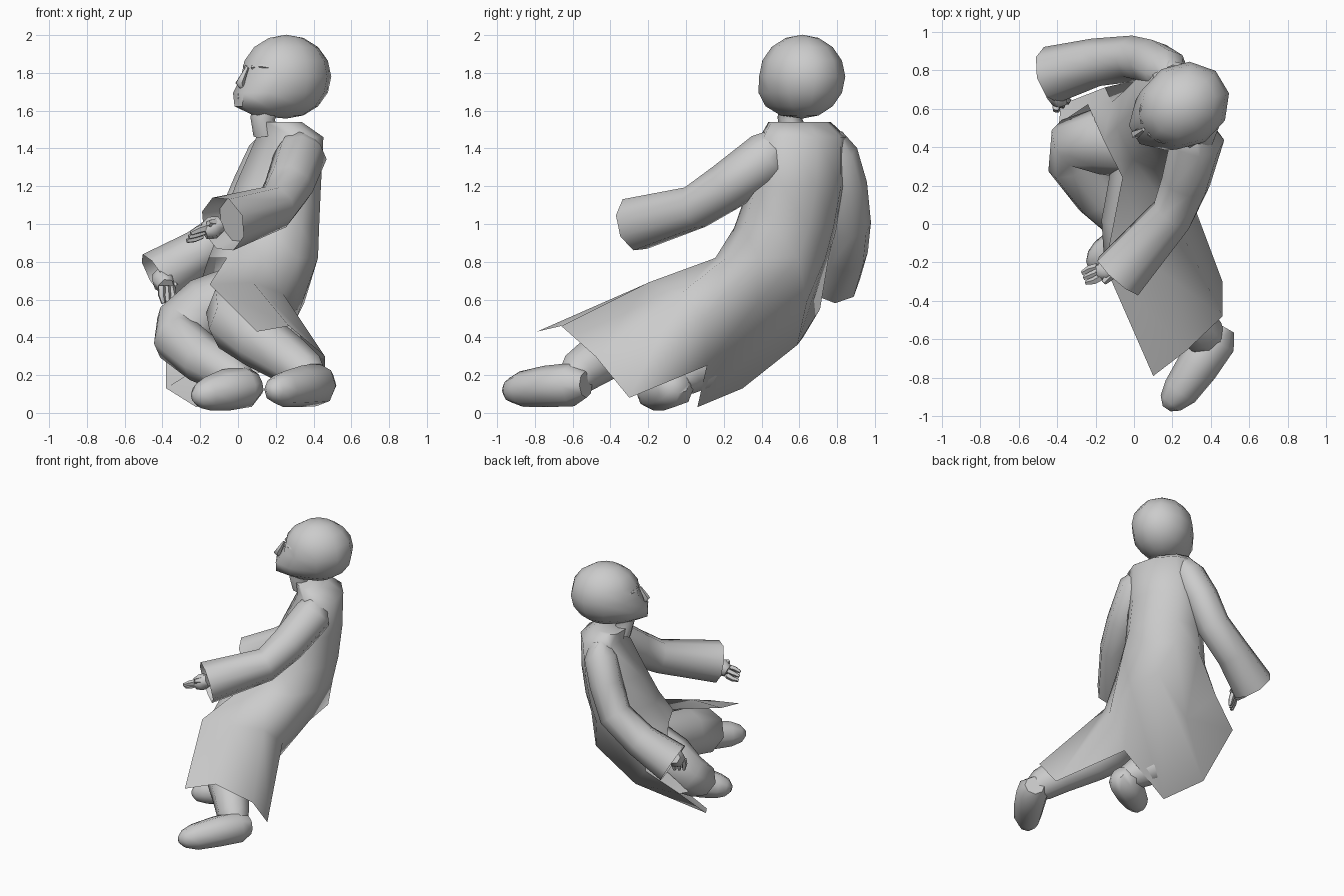
import bpy, bmesh, math
from mathutils import Vector, Matrix

cube = bpy.data.objects.get("Cube")
if cube:
    bpy.data.objects.remove(cube, do_unlink=True)

# One plain clay colour
clay = bpy.data.materials.new("clay_grey")
clay.use_nodes = True
clay.diffuse_color = (0.6, 0.6, 0.6, 1)
clay.node_tree.nodes["Principled BSDF"].inputs["Base Color"].default_value = clay.diffuse_color


def finish(name, bm, angle):
    bmesh.ops.recalc_face_normals(bm, faces=bm.faces[:])
    mesh = bpy.data.meshes.new(name)
    bm.to_mesh(mesh)
    bm.free()
    mesh.materials.append(clay)
    obj = bpy.data.objects.new(name, mesh)
    bpy.context.collection.objects.link(obj)
    bpy.ops.object.select_all(action='DESELECT')
    obj.select_set(True)
    bpy.context.view_layer.objects.active = obj
    bpy.ops.object.shade_smooth_by_angle(angle=math.radians(angle))


def bridge(bm, low, high, closed=True):
    n = len(low)
    for i in range(n if closed else n - 1):
        j = (i + 1) % n
        bm.faces.new((low[i], low[j], high[j], high[i]))


def limb(name, path, sides=8, hollow=False):
    """Tapered tube through (x, y, z, radius) stations, with an optional hollow end."""
    bm = bmesh.new()
    points = [Vector(p[:3]) for p in path]
    rings, side, last = [], None, len(path) - 1
    for i, p in enumerate(points):
        tangent = (points[min(i + 1, last)] - points[max(i - 1, 0)]).normalized()
        if side is None:
            side = tangent.orthogonal()
        side = (side - tangent * side.dot(tangent)).normalized()
        other = tangent.cross(side)
        ring = []
        for k in range(sides):
            a = math.tau * k / sides
            ring.append(bm.verts.new(p + path[i][3] * (side * math.cos(a) + other * math.sin(a))))
        rings.append(ring)
    for a, b in zip(rings, rings[1:]):
        bridge(bm, a, b)
    bm.faces.new(rings[0])
    if hollow:
        inner = [bm.verts.new(points[-1] + (v.co - points[-1]) * .85 - tangent * .12) for v in rings[-1]]
        bridge(bm, rings[-1], inner)
        bm.faces.new(inner)
    else:
        bm.faces.new(rings[-1])
    finish(name, bm, 60)


# Long coat: closed torso rings, then a skirt that opens at the front
COLUMNS = 9
TORSO = [  # z, centre x, centre y, half width, half depth
    (1.54, .21, .6, .18, .11),
    (1.46, .27, .62, .25, .16),
    (1.2, .21, .59, .27, .22),
    (.98, .17, .53, .28, .26),
    (.82, .135, .46, .31, .29),
]
HIP = [(-.15, -.22, .68), (.08, -.2, .69), (.24, -.03, .63), (.31, .1, .5), (.35, .38, .58),
       (.32, .64, .59), (.02, .59, .36), (-.15, .71, .55), (-.24, .62, .56)]
HEM = [(.1, -.79, .43), (.27, -.66, .46), (.46, -.48, .3), (.46, -.3, .08), (.18, .11, .25),
       (-.22, .06, .03), (-.38, .3, .13), (-.38, .62, .4), (-.39, .52, .38)]
turn = Matrix.Rotation(math.radians(207), 3, 'Z')
bm = bmesh.new()
rows = []
for z, cx, cy, width, depth in TORSO:
    row = []
    for i in range(COLUMNS):
        a = math.tau * (i + .5) / COLUMNS
        offset = turn @ Vector((depth * math.cos(a), width * math.sin(a), 0))
        row.append(bm.verts.new(Vector((cx, cy, z)) + offset))
    rows.append(row)
for outline in (HIP, HEM):
    rows.append([bm.verts.new(p) for p in outline])
bm.faces.new(rows[0])
for i, (a, b) in enumerate(zip(rows, rows[1:])):
    bridge(bm, a, b, closed=i < len(TORSO) - 1)
finish("coat", bm, 60)

# Sleeves
limb("left_sleeve", [(.31, .52, 1.46, .07), (.33, .44, 1.36, .14), (.27, .22, 1.2, .13),
                     (.2, .05, 1.09, .12), (-.08, -.27, 1, .15)], hollow=True)
limb("right_sleeve", [(.2, .76, 1.47, .07), (.17, .79, 1.37, .12), (.09, .84, 1.2, .12),
                      (0, .86, 1, .12), (-.2, .84, .85, .125), (-.43, .775, .71, .15)], hollow=True)


def hand(name, wrist, knuckles, tip, spread):
    """Palm with three fingers and a thumb fanned along the spread direction."""
    wrist, knuckles, tip, spread = map(Vector, (wrist, knuckles, tip, spread))
    middle = (wrist + knuckles) / 2
    limb(name + "_palm", [(*wrist, .045), (*middle, .065), (*knuckles, .045)], 6)
    for i in range(3):
        shift = spread * (i - 1)
        bend = (knuckles + tip) / 2 + shift * 1.2
        limb(f"{name}_finger_{i + 1}",
             [(*(knuckles + shift), .022), (*bend, .02), (*(tip + shift), .012)], 5)
    limb(name + "_thumb", [(*(middle + spread), .03), (*(knuckles + spread * 2.2), .015)], 5)


hand("left_hand", (-.09, -.23, 1), (-.18, -.25, .96), (-.26, -.28, .93), (.01, -.025, .02))
hand("right_hand", (-.41, .73, .73), (-.38, .63, .67), (-.37, .61, .58), (.025, .02, 0))

# Trousers
limb("left_leg", [(.08, .38, .6, .18), (.01, 0, .53, .18), (.01, -.2, .47, .17),
                  (.12, -.32, .38, .15), (.27, -.47, .28, .13), (.36, -.57, .21, .115), (.41, -.62, .16, .08)])
limb("right_leg", [(.03, .43, .6, .19), (-.18, .43, .54, .175), (-.31, .41, .45, .15),
                   (-.32, .32, .39, .135), (-.18, .14, .28, .13), (-.03, -.01, .2, .11), (.03, -.06, .16, .08)])

# Shoes
limb("left_shoe", [(.46, -.53, .15, .07), (.42, -.6, .15, .115), (.33, -.74, .14, .11),
                   (.24, -.87, .125, .095), (.19, -.93, .12, .065), (.17, -.96, .12, .025)])
limb("right_shoe", [(.11, -.04, .16, .06), (.05, -.06, .14, .11), (-.07, -.12, .12, .11),
                    (-.16, -.17, .1, .09), (-.21, -.2, .09, .065), (-.24, -.21, .085, .025)])

# Neck and head, built facing local +x and turned into place
limb("neck", [(.15, .57, 1.48, .07), (.13, .55, 1.56, .065), (.17, .57, 1.66, .08)])
place = Matrix.Translation((.255, .615, 1.78)) @ Matrix.Rotation(math.radians(211), 4, 'Z')
bm = bmesh.new()
bmesh.ops.create_uvsphere(bm, u_segments=10, v_segments=8, radius=1)
for v in bm.verts:
    v.co = Vector((v.co.x * .25, v.co.y * .22, v.co.z * .222))
    front = max(v.co.x, 0) / .25
    drop = max(-v.co.z, 0)
    v.co.x += 1.3 * drop * front           # jaw
    v.co.y *= 1 - 1.6 * drop * front       # narrow chin
    v.co.x = min(v.co.x, .295)
bm.transform(place)
finish("head", bm, 50)


def face_part(name, path):
    limb(name, [(*(place @ Vector(p[:3])), p[3]) for p in path], 5)


face_part("nose", [(.24, 0, .05, .01), (.268, 0, 0, .018), (.287, 0, -.035, .026), (.275, 0, -.055, .015)])
for label, z in (("upper", -.095), ("lower", -.115)):
    face_part(label + "_lip", [(.25, -.05, z, .006), (.287, 0, z, .012), (.25, .05, z, .006)])
for label, s in (("left", 1), ("right", -1)):
    face_part(label + "_brow", [(.228, s * .03, .05, .012), (.2, s * .09, .055, .012), (.165, s * .13, .045, .006)])
